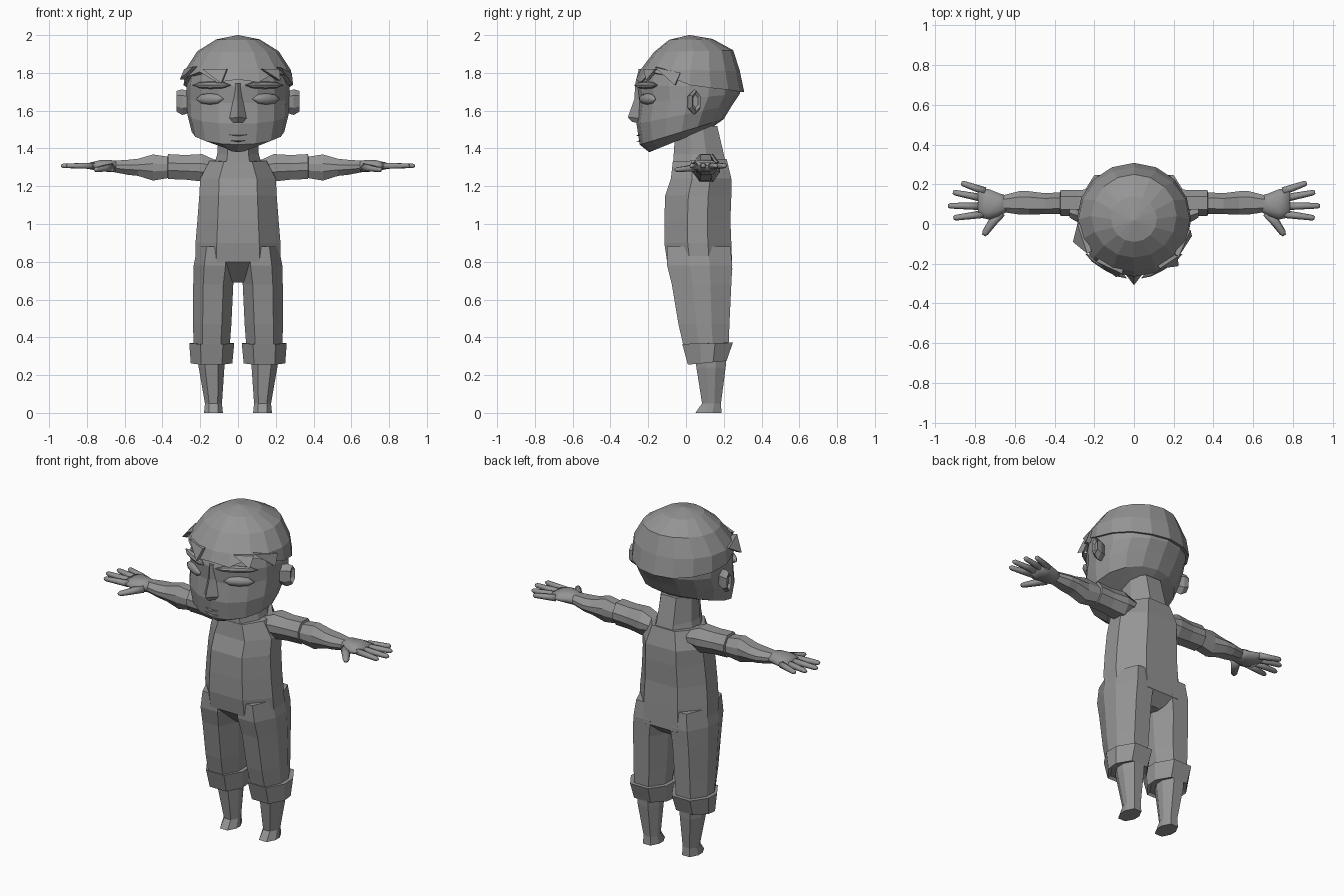
import bpy, bmesh, math
from mathutils import Vector

if "Cube" in bpy.data.objects:
    bpy.data.objects.remove(bpy.data.objects["Cube"])

grey = bpy.data.materials.new("plain grey")
grey.diffuse_color = (0.3, 0.3, 0.3, 1)
grey.use_nodes = True
grey.node_tree.nodes["Principled BSDF"].inputs["Base Color"].default_value = grey.diffuse_color


def make(name, lofts, mirror=False, smooth=False):
    """Build one object from lofts, each a list of rings of points."""
    bm = bmesh.new()
    for rings in lofts:
        rows = [[bm.verts.new(p) for p in r] for r in rings]
        n = len(rows[0])
        for a, b in zip(rows, rows[1:]):
            for i in range(n):
                j = (i + 1) % n
                bm.faces.new((a[i], a[j], b[j], b[i]))
        bm.faces.new(rows[0])
        bm.faces.new(rows[-1])
    bmesh.ops.remove_doubles(bm, verts=bm.verts, dist=0.0005)
    bmesh.ops.recalc_face_normals(bm, faces=bm.faces)
    me = bpy.data.meshes.new(name)
    bm.to_mesh(me)
    bm.free()
    me.materials.append(grey)
    for p in me.polygons:
        p.use_smooth = smooth
    ob = bpy.data.objects.new(name, me)
    bpy.context.collection.objects.link(ob)
    if mirror:
        m = ob.modifiers.new("mirror", 'MIRROR')
        m.use_clip = False
    return ob


OCT = [(-.5, -1), (.5, -1), (1, -.3), (1, .3), (.5, 1), (-.5, 1), (-1, .3), (-1, -.3)]


def oct_z(x0, x1, y0, y1, zf, zb=None):
    """Octagon lying flat, sloping from zf at the front to zb at the back."""
    zb = zf if zb is None else zb
    return [((x0 + x1) / 2 + u * (x1 - x0) / 2, (y0 + y1) / 2 + v * (y1 - y0) / 2,
             (zf + zb) / 2 + v * (zb - zf) / 2) for u, v in OCT]


def oct_x(x, y0, y1, z0, z1):
    """Octagon facing along the arm."""
    return [(x, (y0 + y1) / 2 + u * (y1 - y0) / 2, (z0 + z1) / 2 + v * (z1 - z0) / 2)
            for u, v in OCT]


def oval(hw, yf, yb, zf, zb, n=16):
    """Horizontal oval, first point at the front, sloping from zf to zb."""
    out = []
    for i in range(n):
        a = 2 * math.pi * i / n
        v = -math.cos(a)
        out.append((hw * math.sin(a), (yf + yb) / 2 + v * (yb - yf) / 2,
                    (zf + zb) / 2 + v * (zb - zf) / 2))
    return out


def tube(pts, radii, flat=0.8):
    """Six-sided finger through the given points."""
    d = (Vector(pts[-1]) - Vector(pts[0])).normalized()
    side = d.cross(Vector((0, 0, 1))).normalized()
    up = side.cross(d)
    return [[Vector(p) + side * r * math.cos(k * math.pi / 3) + up * r * flat * math.sin(k * math.pi / 3)
             for k in range(6)] for p, r in zip(pts, radii)]


# torso, closing to the crotch at the bottom
make("torso", [[oct_z(-w, w, a, b, z, zb) for w, a, b, z, zb in (
    (.05, .02, .18, .69, .70), (.225, -.10, .245, .80, .76), (.225, -.115, .24, .90, .90),
    (.215, -.115, .235, 1.02, 1.02), (.205, -.11, .24, 1.15, 1.15),
    (.20, -.08, .24, 1.24, 1.24), (.15, -.07, .215, 1.33, 1.345))]])

# neck
make("neck", [[oct_z(-w, w, a, b, z) for w, a, b, z in (
    (.13, -.07, .215, 1.30), (.11, -.065, .20, 1.37), (.10, -.055, .165, 1.52))]])

# trouser legs, turned-up cuffs and bare shins
make("trouser_leg", [[oct_z(a, b, c, d, z) for a, b, c, d, z in (
    (.02, .215, -.10, .235, .88), (.01, .235, -.10, .245, .78), (.025, .237, -.075, .24, .68),
    (.035, .238, -.04, .23, .47), (.045, .235, -.01, .225, .34))]], mirror=True)
make("trouser_cuff", [[oct_z(*r) for r in (
    (.05, .23, .02, .21, .27, .28), (.03, .25, .01, .215, .255, .275),
    (.02, .258, -.02, .248, .365, .372), (.05, .235, .01, .22, .365, .372))]], mirror=True)
make("shin", [[oct_z(*r) for r in (
    (.08, .18, .05, .188, 0), (.085, .175, .085, .185, .05),
    (.072, .208, .055, .21, .24), (.07, .21, .045, .215, .30))]], mirror=True)

# sleeves and forearms
make("sleeve", [[oct_x(*r) for r in (
    (.09, .04, .17, 1.26, 1.325), (.19, .035, .18, 1.225, 1.37),
    (.28, .04, .17, 1.235, 1.365), (.37, .04, .17, 1.238, 1.37), (.375, .055, .15, 1.25, 1.35))]],
    mirror=True)
make("forearm", [[oct_x(*r) for r in (
    (.36, .05, .16, 1.245, 1.355), (.45, .05, .155, 1.23, 1.368),
    (.53, .047, .165, 1.255, 1.345), (.58, .048, .165, 1.26, 1.34), (.66, .06, .145, 1.275, 1.335))]],
    mirror=True)

# hands
palm = [oct_x(*r) for r in (
    (.63, .065, .14, 1.275, 1.33), (.68, .04, .155, 1.275, 1.34),
    (.73, .022, .175, 1.28, 1.338), (.785, .035, .18, 1.29, 1.325))]
fingers = []
for base, tip in (((.75, .165), (.87, .207)), ((.76, .13), (.912, .16)),
                  ((.77, .09), (.937, .092)), ((.76, .05), (.91, .03))):
    pts = [(base[0] + (tip[0] - base[0]) * t, base[1] + (tip[1] - base[1]) * t, 1.308)
           for t in (0, .5, .93, 1)]
    fingers.append(tube(pts, (.02, .017, .014, .008), .95))
thumb = tube([(.675, .06, 1.30), (.715, .005, 1.292), (.75, -.045, 1.288), (.757, -.057, 1.288)],
             (.03, .022, .017, .009))
make("hand", [palm, thumb] + fingers, mirror=True, smooth=True)

# head with slanting jaw
make("head", [[oval(*r) for r in (
    (.09, -.195, .15, 1.38, 1.52), (.245, -.245, .20, 1.42, 1.555),
    (.268, -.262, .245, 1.53, 1.63), (.272, -.25, .285, 1.64, 1.69),
    (.272, -.258, .29, 1.73, 1.73), (.26, -.235, .26, 1.80, 1.80), (.2, -.17, .2, 1.88, 1.88))]])

# hair cap with a jagged fringe
drop = (1.765, 1.75, 1.805, 1.78, 1.735, 1.72, 1.71, 1.70, 1.70)
hem = [(x, y, drop[min(i, 16 - i)])
       for i, (x, y, z) in enumerate(oval(.288, -.265, .308, 1.72, 1.72))]
under = [(x * .93, y * .93, z + .005) for x, y, z in hem]
make("hair", [[under, hem] + [oval(*r) for r in (
    (.280, -.238, .285, 1.82, 1.81), (.215, -.17, .25, 1.91, 1.92),
    (.115, -.09, .14, 1.975, 1.98), (.003, .015, .021, 2.0, 2.0))]])


def spike(a, b, tip, depth=.03):
    """Three-cornered lock of hair with its thickness towards the head."""
    outer = [Vector(a), Vector(b), Vector(tip)]
    inner = [p * 1 for p in outer]
    for p in inner:
        p.x *= 1 - depth * 3
        p.y *= 1 - depth * 3
    return [outer, inner]


# loose locks at the temples and brow
make("hair_locks", [
    spike((-.285, .0, 1.82), (-.235, -.15, 1.835), (-.308, -.09, 1.765)),
    spike((.225, -.165, 1.83), (.285, -.03, 1.80), (.292, -.06, 1.735)),
    spike((.13, -.225, 1.82), (.22, -.165, 1.82), (.225, -.212, 1.76)),
    spike((-.19, -.19, 1.82), (-.06, -.25, 1.82), (-.09, -.268, 1.745))])

# ears
make("ear", [[[(x, cy + sy * math.cos(k * math.pi / 3 + .5), cz + sz * math.sin(k * math.pi / 3 + .5))
               for k in range(6)] for x, cy, cz, sy, sz in (
    (.25, .03, 1.645, .03, .055), (.295, .045, 1.645, .035, .068),
    (.325, .055, 1.65, .025, .055), (.31, .05, 1.65, .015, .035))]], mirror=True)

# nose: ridge widening down to the tip
make("nose", [[
    [(-.02, -.245, 1.745), (0, -.268, 1.745), (.02, -.245, 1.745)],
    [(-.025, -.245, 1.66), (0, -.274, 1.66), (.025, -.245, 1.66)],
    [(-.045, -.25, 1.56), (0, -.308, 1.565), (.045, -.25, 1.56)],
    [(-.03, -.25, 1.535), (0, -.285, 1.54), (.03, -.25, 1.535)]]])

# lips
for name, z, h, y in (("upper_lip", 1.468, .014, -.266), ("lower_lip", 1.438, .013, -.262)):
    make(name, [[[(x, -.21 + abs(x) * .2, z + abs(x) * .1 - h * s), (x, y + abs(x) * .45, z + abs(x) * .1),
                  (x, -.21 + abs(x) * .2, z + abs(x) * .1 + h * s)]
                 for x, s in ((-.085, .1), (-.045, .8), (0, 1), (.045, .8), (.085, .1))]])

# almond eyes and brow ridges following the curve of the face
slope = Vector((.86, .51, 0))
out = Vector((.51, -.86, 0))


def almond(centre, hw, hh, depth):
    rings = []
    for t in (-1, -.6, 0, .6, 1):
        s = max(.05, math.sqrt(1 - t * t))
        rings.append([Vector(centre) + slope * hw * t + out * depth * s * math.cos(k * math.pi / 4)
                      + Vector((0, 0, hh * s * math.sin(k * math.pi / 4))) for k in range(8)])
    return rings


make("eye", [almond((.15, -.205, 1.662), .085, .03, .022)], mirror=True, smooth=True)
make("brow_ridge", [almond((.14, -.212, 1.735), .12, .02, .022)], mirror=True)
